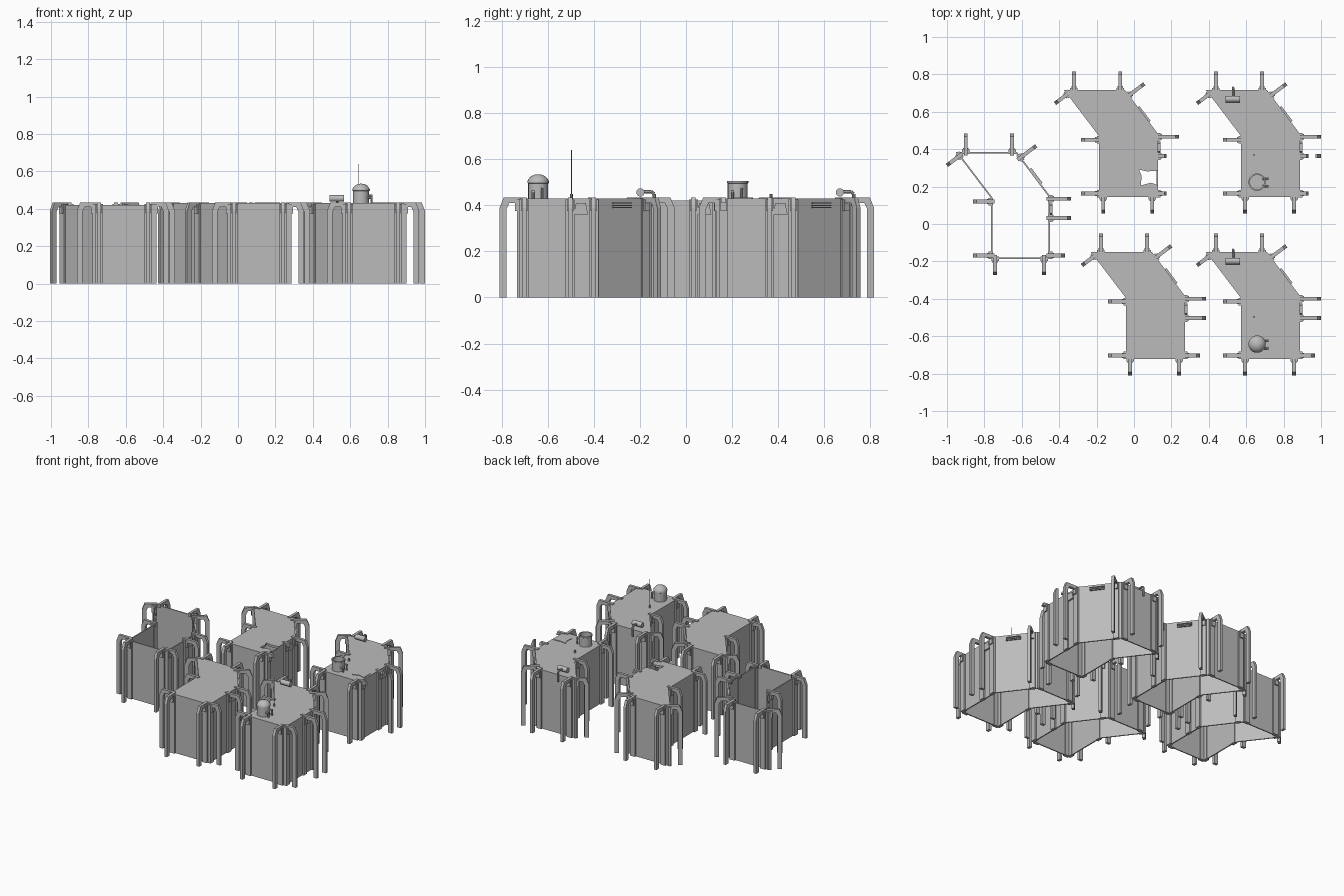
import bpy
import bmesh
from math import cos, sin, pi, radians
from mathutils import Matrix, Vector

cube = bpy.data.objects.get("Cube")
if cube:
    bpy.data.objects.remove(cube, do_unlink=True)

# One plain grey for everything
grey = bpy.data.materials.new("plain_grey")
grey.use_nodes = True
shade = (0.5, 0.5, 0.5, 1)
grey.diffuse_color = shade
grey.node_tree.nodes["Principled BSDF"].inputs["Base Color"].default_value = shade

TOP = 0.435
SLAB = 0.42


def finish(name, bm, offset, smooth=False):
    bmesh.ops.recalc_face_normals(bm, faces=bm.faces)
    mesh = bpy.data.meshes.new(name)
    bm.to_mesh(mesh)
    bm.free()
    mesh.materials.append(grey)
    ob = bpy.data.objects.new(name, mesh)
    ob.location = (offset[0], offset[1], 0)
    bpy.context.collection.objects.link(ob)
    if smooth:
        bpy.ops.object.select_all(action='DESELECT')
        ob.select_set(True)
        bpy.context.view_layer.objects.active = ob
        bpy.ops.object.shade_smooth_by_angle(angle=radians(40))
    return ob


def extrude(bm, points, direction):
    """Solid from a closed loop of 3D points pushed along a direction."""
    face = bm.faces.new([bm.verts.new(p) for p in points])
    moved = bmesh.ops.extrude_face_region(bm, geom=[face])["geom"]
    verts = [v for v in moved if isinstance(v, bmesh.types.BMVert)]
    bmesh.ops.translate(bm, verts=verts, vec=direction)
    bm.faces.new([v for v in reversed([l.vert for l in face.loops])]) if not face.is_valid else None


def slab(bm, outline, z0, z1):
    extrude(bm, [(x, y, z0) for x, y in outline], Vector((0, 0, z1 - z0)))


def box(bm, center, size, angle=0):
    m = Matrix.Translation(center) @ Matrix.Rotation(angle, 4, 'Z') @ Matrix.Diagonal((*size, 1))
    bmesh.ops.create_cube(bm, size=1, matrix=m)


def rod(bm, a, b, radius, sides=10):
    a, b = Vector(a), Vector(b)
    m = Matrix.Translation((a + b) / 2) @ (b - a).to_track_quat('Z', 'Y').to_matrix().to_4x4()
    bmesh.ops.create_cone(bm, cap_ends=True, segments=sides, radius1=radius,
                          radius2=radius, depth=(b - a).length, matrix=m)


# Bent floor plan, counter-clockwise from the front corner
PLAN = [(0.572, -0.722), (0.888, -0.722), (0.888, -0.385),
        (0.711, -0.15), (0.385, -0.15), (0.572, -0.396)]
BITE = [(0.888, -0.66), (0.85, -0.645), (0.795, -0.66), (0.80, -0.61),
        (0.786, -0.575), (0.83, -0.585), (0.888, -0.58)]
SLANT = radians(37)

# Buttress: base x, base y, heading, reach
LEGS = {
    "back_right": (0.438, -0.15, pi / 2, 0.1),
    "back_left": (0.685, -0.15, pi / 2, 0.1),
    "slant_left": (0.73, -0.18, SLANT, 0.105),
    "slant_right": (0.405, -0.17, pi + SLANT, 0.085),
    "side_a": (0.572, -0.415, pi, 0.096),
    "side_b": (0.572, -0.703, pi, 0.096),
    "wing_a": (0.888, -0.4, 0, 0.112),
    "wing_b": (0.888, -0.503, 0, 0.112),
    "wing_c": (0.888, -0.703, 0, 0.08),
    "front_a": (0.594, -0.722, -pi / 2, 0.087),
    "front_b": (0.856, -0.722, -pi / 2, 0.087),
}


def walls(offset):
    bm = bmesh.new()
    low = [bm.verts.new((x, y, 0)) for x, y in PLAN]
    high = [bm.verts.new((x, y, SLAB)) for x, y in PLAN]
    for i in range(len(PLAN)):
        j = (i + 1) % len(PLAN)
        bm.faces.new((low[i], low[j], high[j], high[i]))
    ob = finish("outer_walls", bm, offset)
    thick = ob.modifiers.new("thickness", 'SOLIDIFY')
    thick.thickness = 0.008
    thick.offset = -1
    thick.use_even_offset = True


def leg(name, offset, state):
    x, y, angle, reach = LEGS[name]
    out = Vector((cos(angle), sin(angle), 0))
    side = Vector((-sin(angle), cos(angle), 0))
    base = Vector((x, y, 0))
    w = 0.02
    inner = reach - 0.03
    full = [(-0.02, TOP), (reach - 0.018, TOP), (reach, 0.39), (reach, 0),
            (inner, 0), (inner, 0.385), (inner - 0.012, 0.41), (-0.02, 0.41)]
    stub = [(-0.02, TOP), (0.035, TOP), (0.045, 0.41), (-0.02, 0.41)]
    post = [(reach - 0.03, TOP), (reach - 0.018, TOP), (reach, 0.39), (reach, 0), (inner, 0)]
    shapes = {"whole": [full], "stub": [stub], "broken": [stub, post]}[state]
    bm = bmesh.new()
    for shape in shapes:
        extrude(bm, [base + out * r - side * w / 2 + Vector((0, 0, z)) for r, z in shape], side * w)
    # Pilaster and bracket against the wall
    box(bm, base + Vector((0, 0, 0.2125)), (0.024, 0.04, 0.425), angle)
    box(bm, base + out * 0.008 + Vector((0, 0, 0.4)), (0.026, 0.028, 0.05), angle)
    finish("buttress_" + name, bm, offset)


def vents(offset):
    # Louvre on the slanted wall
    out = Vector((cos(SLANT), sin(SLANT), 0))
    mid = Vector((0.81, -0.281, 0.40))
    bm = bmesh.new()
    for dz in (-0.01, 0, 0.01):
        box(bm, mid + out * 0.004 + Vector((0, 0, dz)), (0.012, 0.1, 0.005), SLANT)
    finish("wall_louvre", bm, offset)
    # Tapered hood between the wing buttresses
    bm = bmesh.new()
    hood = [(-0.488, 0.36), (-0.425, 0.36), (-0.435, 0.41), (-0.478, 0.41)]
    extrude(bm, [(0.885, y, z) for y, z in hood], Vector((0.015, 0, 0)))
    finish("wall_hood", bm, offset)


def roof_gear(offset, damaged):
    # Water tank
    cx, cy, r = 0.658, -0.642, 0.043
    dome = [(r, TOP - 0.01), (r, 0.495), (r * 1.08, 0.497), (r * 1.08, 0.505)]
    if damaged:
        dome += [(r * 0.9, 0.505), (r * 0.9, 0.45), (0, 0.45)]
    else:
        dome += [(r * 0.95, 0.515), (r * 0.7, 0.527), (r * 0.35, 0.533), (0, 0.535)]
    bm = bmesh.new()
    ring = [bm.verts.new((cx + a, cy, z)) for a, z in dome]
    edges = [bm.edges.new(p) for p in zip(ring, ring[1:])]
    bmesh.ops.spin(bm, geom=ring + edges, cent=(cx, cy, 0), axis=(0, 0, 1),
                   angle=2 * pi, steps=20, use_duplicate=False)
    bmesh.ops.remove_doubles(bm, verts=bm.verts, dist=0.0005)
    finish("roof_tank", bm, offset, smooth=True)
    # Tank outlets
    bm = bmesh.new()
    for dy, z in ((0.018, 0.47), (-0.022, 0.46)):
        rod(bm, (cx + 0.03, cy + dy, z), (cx + 0.06, cy + dy, z), 0.006)
        rod(bm, (cx + 0.055, cy + dy, z + 0.005), (cx + 0.055, cy + dy, TOP - 0.01), 0.006)
    finish("tank_outlets", bm, offset)
    # Antenna
    bm = bmesh.new()
    rod(bm, (0.642, -0.497, TOP - 0.01), (0.642, -0.497, 0.45), 0.006, 6)
    if not damaged:
        rod(bm, (0.642, -0.497, 0.44), (0.642, -0.497, 0.64), 0.0015, 6)
    finish("antenna", bm, offset)
    # Drum with a pipe running over the back edge
    bm = bmesh.new()
    rod(bm, (0.49, -0.198, 0.456), (0.568, -0.198, 0.456), 0.018, 14)
    path = [(0.53, -0.198, 0.459), (0.53, -0.15, 0.459), (0.53, -0.138, 0.45), (0.53, -0.138, 0.385)]
    for a, b in zip(path, path[1:]):
        rod(bm, a, b, 0.007, 8)
    finish("drum_and_pipe", bm, offset, smooth=True)


def building(offset, roof="whole", gear=False, legs_state={}):
    walls(offset)
    vents(offset)
    for name in LEGS:
        leg(name, offset, legs_state.get(name, "whole"))
    if roof != "none":
        outline = PLAN[:2] + BITE + PLAN[2:] if roof == "bitten" else PLAN
        bm = bmesh.new()
        slab(bm, outline, SLAB - 0.006, 0.43)
        finish("roof", bm, offset)
    if roof == "patched":
        bm = bmesh.new()
        slab(bm, [(x - 0.012, y) for x, y in BITE], 0.429, 0.434)
        finish("roof_patch", bm, offset)
    if gear:
        roof_gear(offset, roof == "patched")


# Five copies of the block
building((0, 0), gear=True)
building((-0.615, 0))
building((0, 0.866), "patched", True, {"wing_b": "broken", "wing_c": "stub"})
building((-0.759, 0.866), "bitten", False, {"wing_b": "stub", "wing_c": "stub"})
building((-1.337, 0.535), "none")
